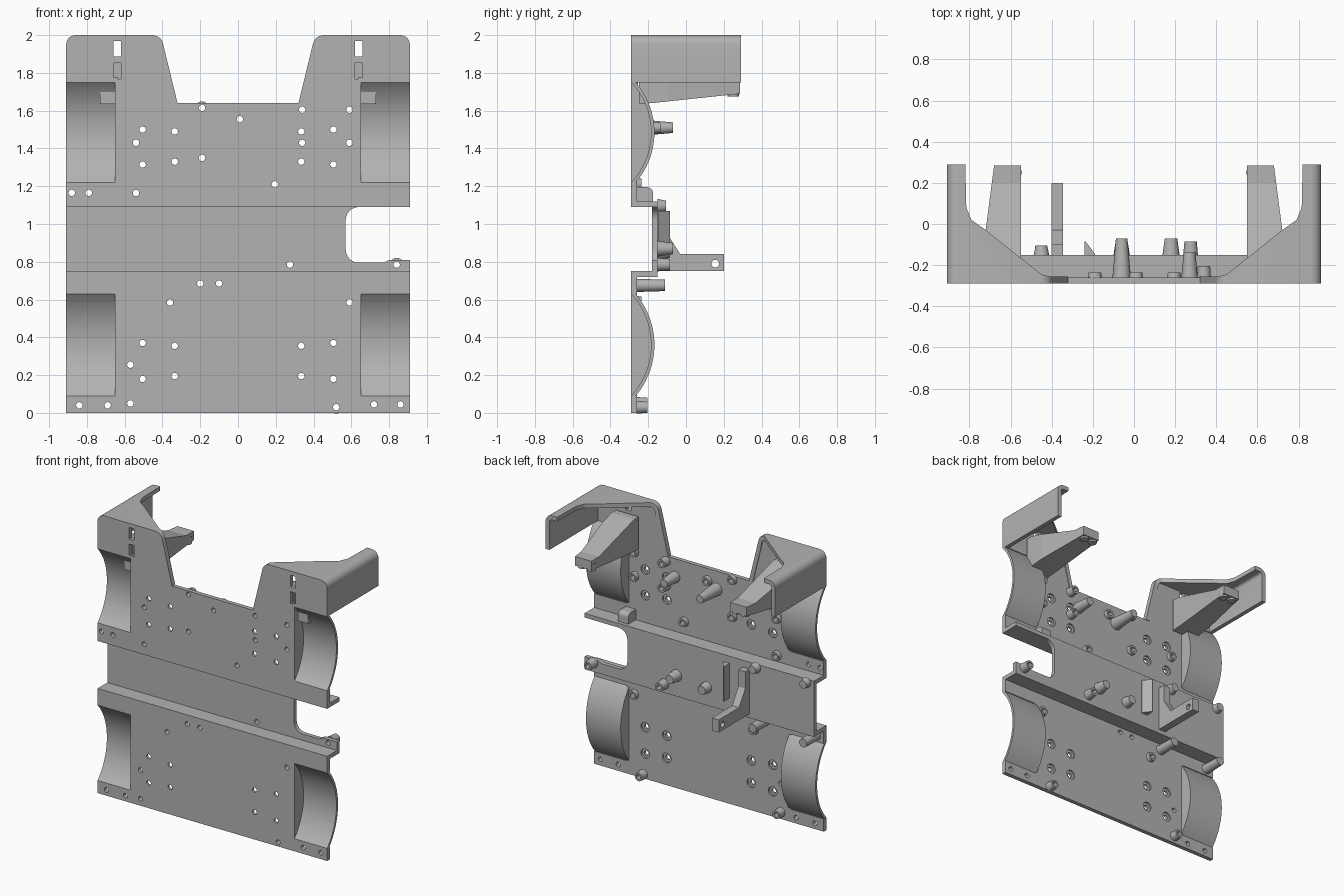
import bpy, bmesh, math
from mathutils import Matrix, Vector

if "Cube" in bpy.data.objects:
    bpy.data.objects.remove(bpy.data.objects["Cube"])

mat = bpy.data.materials.new("plain grey")
mat.diffuse_color = (0.45, 0.45, 0.45, 1)
mat.use_nodes = True
mat.node_tree.nodes["Principled BSDF"].inputs["Base Color"].default_value = mat.diffuse_color


def finish(name, bm):
    bmesh.ops.recalc_face_normals(bm, faces=bm.faces)
    me = bpy.data.meshes.new(name)
    bm.to_mesh(me)
    bm.free()
    me.materials.append(mat)
    ob = bpy.data.objects.new(name, me)
    bpy.context.collection.objects.link(ob)
    return ob


def add_prism(bm, pts, axis, a, b):
    """Extrude a closed 2D outline along x (y,z), y (x,z) or z (x,y)."""
    def put(u, v, w):
        return {"x": (w, u, v), "y": (u, w, v), "z": (u, v, w)}[axis]
    f = bm.faces.new([bm.verts.new(put(u, v, a)) for u, v in pts])
    r = bmesh.ops.extrude_face_region(bm, geom=[f])
    vs = [g for g in r["geom"] if isinstance(g, bmesh.types.BMVert)]
    bmesh.ops.translate(bm, verts=vs, vec=Vector(put(0, 0, b - a)))


def prism(name, pts, axis, a, b):
    bm = bmesh.new()
    add_prism(bm, pts, axis, a, b)
    return finish(name, bm)


def add_cone(bm, x, z, y0, y1, r0, r1, n=20):
    """Round post along y, radius r0 at y0 and r1 at y1."""
    m = Matrix.Translation((x, (y0 + y1) / 2, z)) @ Matrix.Rotation(-math.pi / 2, 4, "X")
    bmesh.ops.create_cone(bm, cap_ends=True, segments=n, radius1=r0, radius2=r1,
                          depth=y1 - y0, matrix=m)


def rect(u0, u1, v0, v1):
    return [(u0, v0), (u1, v0), (u1, v1), (u0, v1)]


def arc(cu, cv, r, a0, a1, n=6):
    return [(cu + r * math.cos(math.radians(a0 + (a1 - a0) * i / n)),
             cv + r * math.sin(math.radians(a0 + (a1 - a0) * i / n))) for i in range(n + 1)]


def boolean(ob, cutter, op):
    m = ob.modifiers.new("cut", "BOOLEAN")
    m.object, m.operation, m.solver = cutter, op, "EXACT"
    dg = bpy.context.evaluated_depsgraph_get()
    me = bpy.data.meshes.new_from_object(ob.evaluated_get(dg))
    ob.modifiers.clear()
    ob.data = me
    bpy.data.objects.remove(cutter)


def smooth(ob):
    bpy.ops.object.select_all(action="DESELECT")
    ob.select_set(True)
    bpy.context.view_layer.objects.active = ob
    bpy.ops.object.shade_smooth_by_angle(angle=math.radians(30))


# Hole positions (x, z)
big = [(s * x, z) for s in (-1, 1) for x, z in
       [(.335, 1.49), (.335, 1.33), (.505, 1.5), (.505, 1.315),
        (.335, .355), (.335, .195), (.505, .37), (.505, .18)]]
ringed = [(-.54, 1.43), (-.54, 1.165), (-.19, 1.615), (.01, 1.555), (-.19, 1.35),
          (.34, 1.605), (.59, 1.605), (.34, 1.43), (.59, 1.43), (.195, 1.21),
          (-.36, .585), (.59, .585), (-.57, .05), (.52, .03)]
plain = [(-.79, 1.165), (-.88, 1.165), (-.2, .685), (-.1, .685), (-.57, .255),
         (-.84, .04), (-.69, .04), (.72, .045), (.86, .045)]
mid = [(.275, .785), (.84, .785)]

# Chassis plate: stepped section trimmed by the front outline
plate = prism("chassis_plate", [
    (-.29, 0), (-.29, .75), (-.18, .75), (-.18, 1.09), (-.29, 1.09), (-.29, 2),
    (-.26, 2), (-.26, 1.12), (-.15, 1.12), (-.15, .72), (-.26, .72), (-.26, 0)],
    "x", -.91, .91)
top_r = arc(.86, 1.95, .05, 0, 90) + arc(.455, 1.94, .06, 90, 167) + [(.32, 1.64)]
outline = ([(-.91, -.1), (.91, -.1), (.91, .81), (.80, .81), (.77, .795)]
           + arc(.64, .865, .07, 270, 180) + arc(.64, 1.02, .07, 180, 90) + [(.91, 1.09)]
           + top_r + [(-x, z) for x, z in reversed(top_r)])
boolean(plate, prism("outline_cutter", outline, "y", -.5, .5), "INTERSECT")

# Wheel wells, slots and screw holes
bm = bmesh.new()
wells = [(1.485, .265), (.36, .27)]
for s in (-1, 1):
    for zc, h in wells:
        add_prism(bm, rect(s * .65, s * 1.0, zc - h, zc + h), "y", -.4, -.2)
    for zc in (1.93, 1.81):
        add_prism(bm, rect(s * .64 - .02, s * .64 + .02, zc - .042, zc + .042), "y", -.4, -.2)
for x, z in big + ringed + plain + mid:
    add_cone(bm, x, z, -.4, -.1, .017, .017, 16)
boolean(plate, finish("hole_cutter", bm), "DIFFERENCE")
bm = bmesh.new()
for x, z in big:
    add_cone(bm, x, z, -.272, -.2, .034, .034)
boolean(plate, finish("counterbore_cutter", bm), "DIFFERENCE")
smooth(plate)

# Wheel arches: curved shells with a closed inner end
for s, side in ((-1, "left"), (1, "right")):
    for (zc, h), end in zip(wells, ("upper", "lower")):
        sag = .105
        r = (h * h + sag * sag) / (2 * sag)
        cy = -.29 + sag - r
        d = -.29 - cy
        ai = math.degrees(math.acos(d / r))
        ao = math.degrees(math.acos(d / (r + .018)))
        inner = arc(cy, zc, r, -ai, ai, 24)
        outer = arc(cy, zc, r + .018, -ao, ao, 24)
        bm = bmesh.new()
        add_prism(bm, inner + outer[::-1], "x", s * .65, s * .91)
        add_prism(bm, outer, "x", s * .635, s * .65)
        smooth(finish(f"{end}_arch_{side}", bm))

# Hooded corners: roof, side panel and sloped inner wall
for s, side in ((-1, "left"), (1, "right")):
    hood_pts = ([(.91, 1.75)] + top_r + [(.35, 1.64)]
                + arc(.455, 1.94, .03, 167, 90) + arc(.86, 1.95, .02, 90, 0) + [(.88, 1.75)])
    hood = prism("hood_" + side, [(s * x, z) for x, z in hood_pts], "y", -.29, .29)
    plan = [(.3, -.3), (.95, -.3), (.95, .3), (.82, .3), (.815, .08), (.79, .02),
            (.72, -.03), (.45, -.245), (.41, -.255), (.3, -.255)]
    boolean(hood, prism("plan_cutter", [(s * x, y) for x, y in plan], "z", 1.5, 2.2), "INTERSECT")
    smooth(hood)

    # Tapered arm reaching back under the hood
    arm = prism("arm_" + side, [(-.27, 1.635), (-.18, 1.64), (.29, 1.69), (.29, 1.755),
                                (.2, 1.755), (-.2, 1.87), (-.27, 1.87)], "x", s * .5, s * .8)
    taper = [(.55, -.25), (.55, .285), (.68, .285), (.73, -.1), (.73, -.25)]
    boolean(arm, prism("taper_cutter", [(s * x, y) for x, y in taper], "z", 1.5, 2.2), "INTERSECT")
    bm = bmesh.new()
    for zc in (1.93, 1.81):
        add_prism(bm, rect(s * .64 - .02, s * .64 + .02, zc - .042, zc + .042), "y", -.4, -.2)
    boolean(arm, finish("slot_cutter", bm), "DIFFERENCE")
    bm = bmesh.new()
    for x in (.575, .645):
        bmesh.ops.create_cone(bm, cap_ends=True, segments=16, radius1=.03, radius2=.03,
                              depth=.05, matrix=Matrix.Translation((s * x, .25, 1.70)))
    smooth(finish("arm_feet_" + side, bm))

# Ring bosses round the screw holes
bm = bmesh.new()
for x, z in ringed:
    add_cone(bm, x, z, -.262, -.205 if z < .1 or x == .34 else -.235, .034, .03)
for x, z in mid:
    add_cone(bm, x, z, -.152, -.085, .036, .03)
bosses = finish("ring_bosses", bm)
bm = bmesh.new()
for x, z in ringed + mid:
    add_cone(bm, x, z, -.5, .2, .017, .017, 16)
boolean(bosses, finish("boss_cutter", bm), "DIFFERENCE")
smooth(bosses)

# Tapered standoff posts
for i, (x, z, y0, y1, r0, r1) in enumerate([
        (-.06, 1.51, -.262, -.07, .045, .028), (.27, 1.51, -.262, -.135, .04, .028),
        (.18, .87, -.152, -.07, .042, .03), (-.06, .85, -.152, -.09, .04, .03),
        (-.45, 1.095, -.152, -.105, .038, .028), (-.85, 1.095, -.152, -.11, .035, .028),
        (-.85, .675, -.262, -.11, .035, .03), (-.45, .675, -.262, -.11, .035, .03)]):
    bm = bmesh.new()
    add_cone(bm, x, z, y0, y1, r0, r1)
    smooth(finish(f"standoff_{i + 1}", bm))

# Pivot lug above the side cutout
lug = prism("pivot_lug", [(-.262, 1.115), (-.175, 1.115)]
            + arc(-.205, 1.165, .03, 0, 90) + [(-.262, 1.195)], "x", .58, .66)

# Rear bracket with gusset, and a wedge fin on the recessed panel
bracket = prism("bracket", [(-.155, .75), (.2, .75), (.2, .84), (-.03, .84),
                            (-.10, .95), (-.10, 1.07), (-.155, 1.07)], "x", -.40, -.345)
hole = prism("bracket_cutter", arc(.155, .79, .02, 0, 337.5, 15), "x", -.5, -.2)
boolean(bracket, hole, "DIFFERENCE")
prism("wedge_fin", [(-.24, -.155), (-.19, -.155), (-.19, -.145), (-.235, -.085), (-.24, -.085)],
      "z", .82, 1.07)
